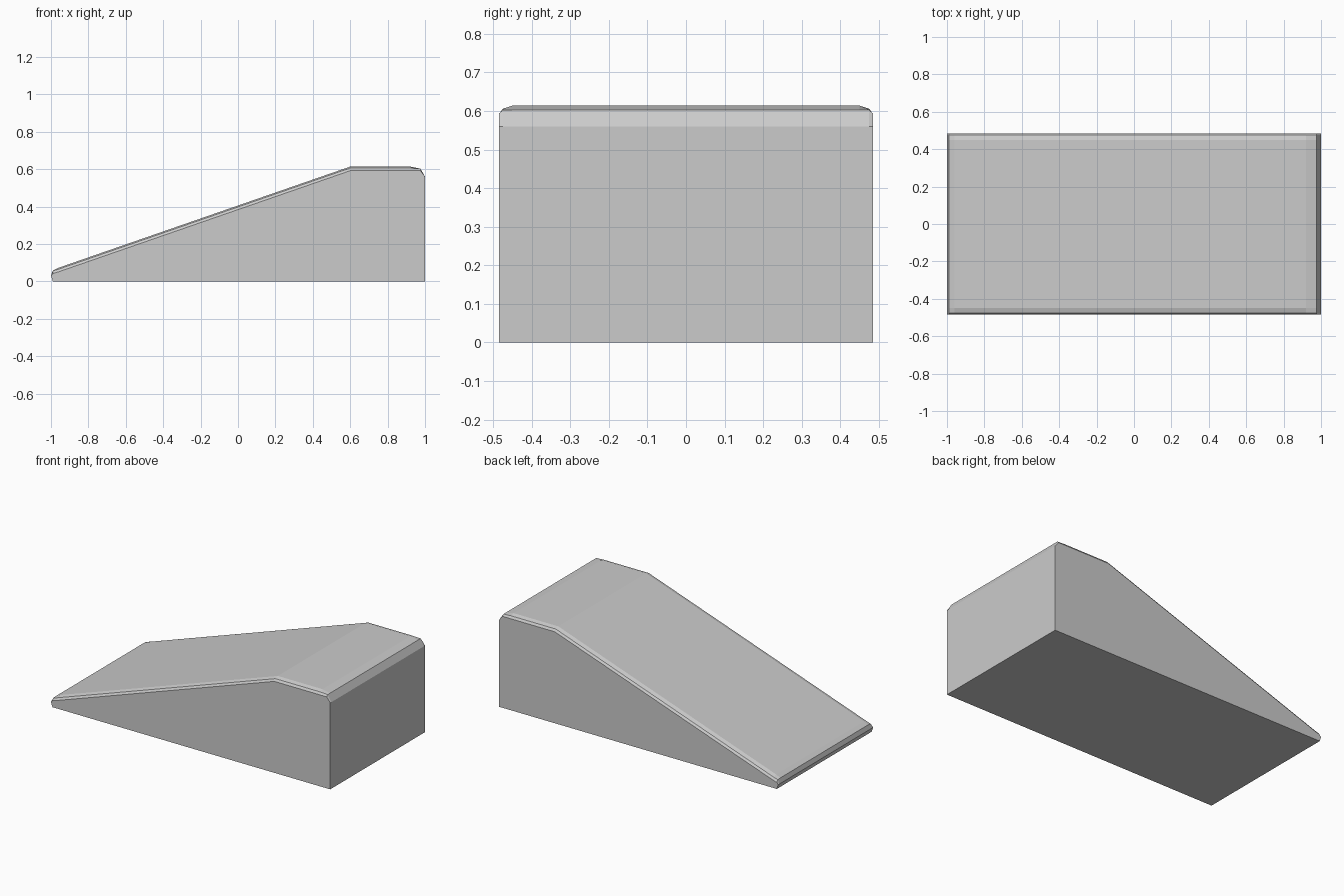
import bpy, bmesh

if "Cube" in bpy.data.objects:
    bpy.data.objects.remove(bpy.data.objects["Cube"])


# Side profile (x, z); the top is lowered by d toward the rounded side edges
def profile(d):
    return [(-0.99, 0), (-1, 0.03), (-0.99, min(0.058, 0.064 - d)),
            (-0.96, 0.073 - d), (0.6, 0.614 - d), (0.92, 0.614 - d),
            (0.975, min(0.603, 0.614 - d)), (1, 0.56), (1, 0)]


# Cross-sections across the width: y position and lowering of the top
half = [(0.485, 0.022), (0.475, 0.008), (0.45, 0.0)]
sections = [(-y, d) for y, d in half] + half[::-1]

bm = bmesh.new()
rings = [[bm.verts.new((x, y, z)) for x, z in profile(d)] for y, d in sections]
n = len(rings[0])

# Skin between sections, including the underside
for a, b in zip(rings, rings[1:]):
    for i in range(n):
        j = (i + 1) % n
        bm.faces.new((a[i], a[j], b[j], b[i]))

# Flat side walls
bm.faces.new(rings[0])
bm.faces.new(rings[-1][::-1])
bmesh.ops.recalc_face_normals(bm, faces=bm.faces)

mesh = bpy.data.meshes.new("ramp")
bm.to_mesh(mesh)
bm.free()
bpy.context.collection.objects.link(bpy.data.objects.new("ramp", mesh))
